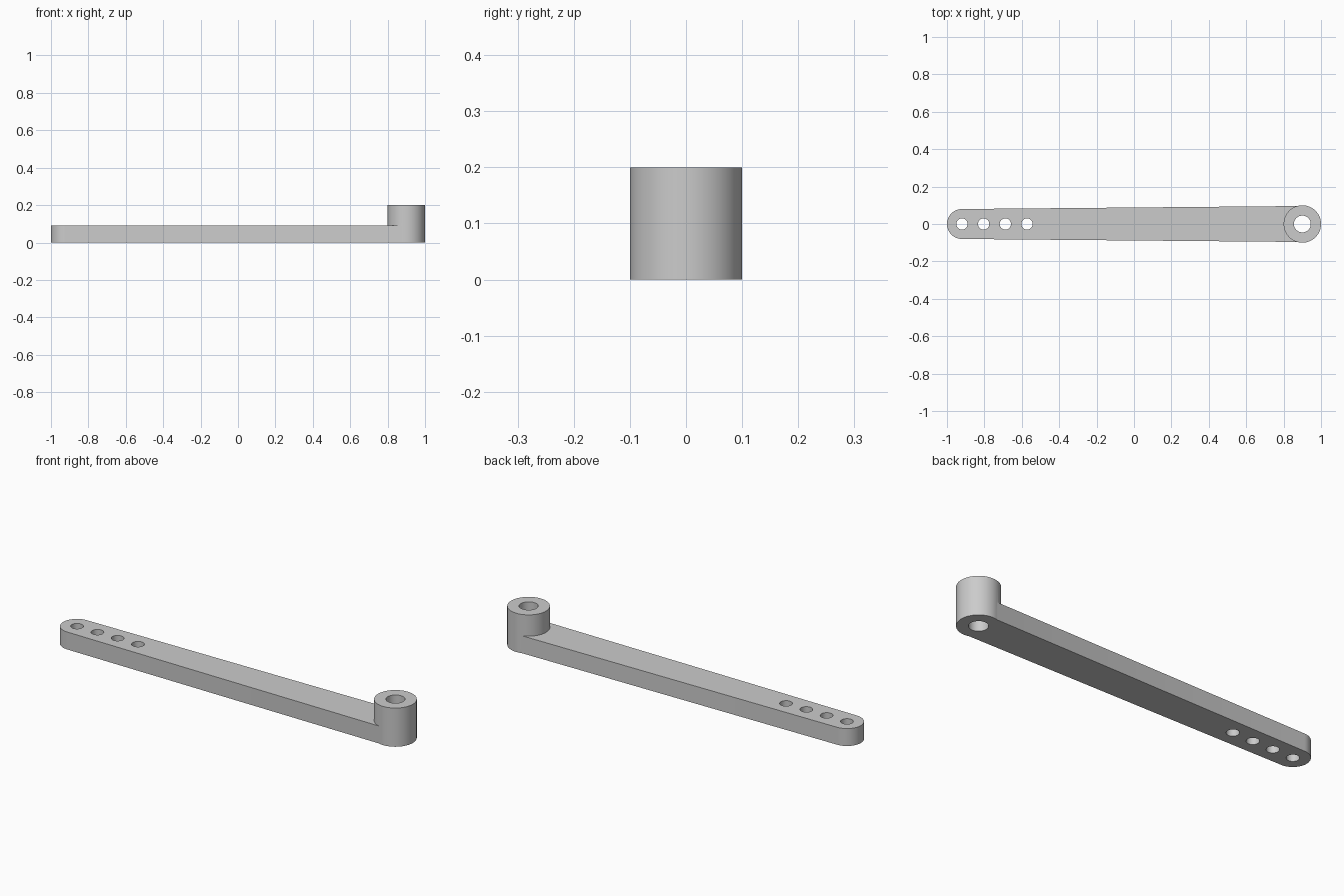
import bpy, bmesh
from math import sin, cos, pi, radians

cube = bpy.data.objects.get("Cube")
if cube:
    bpy.data.objects.remove(cube, do_unlink=True)

grey = bpy.data.materials.new("plain grey")
grey.use_nodes = True
colour = (0.6, 0.6, 0.6, 1)
grey.diffuse_color = colour
grey.node_tree.nodes["Principled BSDF"].inputs["Base Color"].default_value = colour

HUB_X, HUB_R, HUB_H = 0.9, 0.1, 0.2
TIP_X, TIP_R, BAR_H = -0.92, 0.08, 0.09


def prism(name, outline, z0, z1):
    """Extrude a flat outline from z0 to z1."""
    bm = bmesh.new()
    face = bm.faces.new([bm.verts.new((x, y, z0)) for x, y in outline])
    top = bmesh.ops.extrude_face_region(bm, geom=[face])["geom"]
    verts = [v for v in top if isinstance(v, bmesh.types.BMVert)]
    bmesh.ops.translate(bm, vec=(0, 0, z1 - z0), verts=verts)
    bmesh.ops.recalc_face_normals(bm, faces=bm.faces)
    mesh = bpy.data.meshes.new(name)
    bm.to_mesh(mesh)
    bm.free()
    mesh.materials.append(grey)
    obj = bpy.data.objects.new(name, mesh)
    bpy.context.collection.objects.link(obj)
    return obj


def arc(x, r, start, end, n):
    return [(x + r * cos(start + (end - start) * i / n),
             r * sin(start + (end - start) * i / n)) for i in range(n + 1)]


def circle(x, r, n=64):
    return arc(x, r, 0, 2 * pi, n)[:-1]


def combine(target, other, operation):
    """Apply a boolean and discard the second solid."""
    mod = target.modifiers.new("combine", "BOOLEAN")
    mod.operation, mod.solver, mod.object = operation, "EXACT", other
    bpy.context.view_layer.objects.active = target
    bpy.ops.object.modifier_apply(modifier=mod.name)
    bpy.data.objects.remove(other, do_unlink=True)


# Tapered bar with a rounded tip, joined to the raised hub
outline = arc(TIP_X, TIP_R, pi / 2, 3 * pi / 2, 32) + [(0.88, -0.096), (0.88, 0.096)]
arm = prism("lever_arm", outline, 0, BAR_H)
combine(arm, prism("hub", circle(HUB_X, HUB_R), 0, HUB_H), "UNION")

# Shaft bore and the row of linkage holes
holes = [(HUB_X, 0.045)] + [(TIP_X + 0.116 * i, 0.03) for i in range(4)]
for x, r in holes:
    cutter = prism("hole_cutter", circle(x, r, 48), -0.1, 0.3)
    cutter.hide_render = True
    combine(arm, cutter, "DIFFERENCE")

# Smooth round walls, crisp rims
bpy.ops.object.select_all(action="DESELECT")
arm.select_set(True)
bpy.context.view_layer.objects.active = arm
bpy.ops.object.shade_smooth_by_angle(angle=radians(30))
